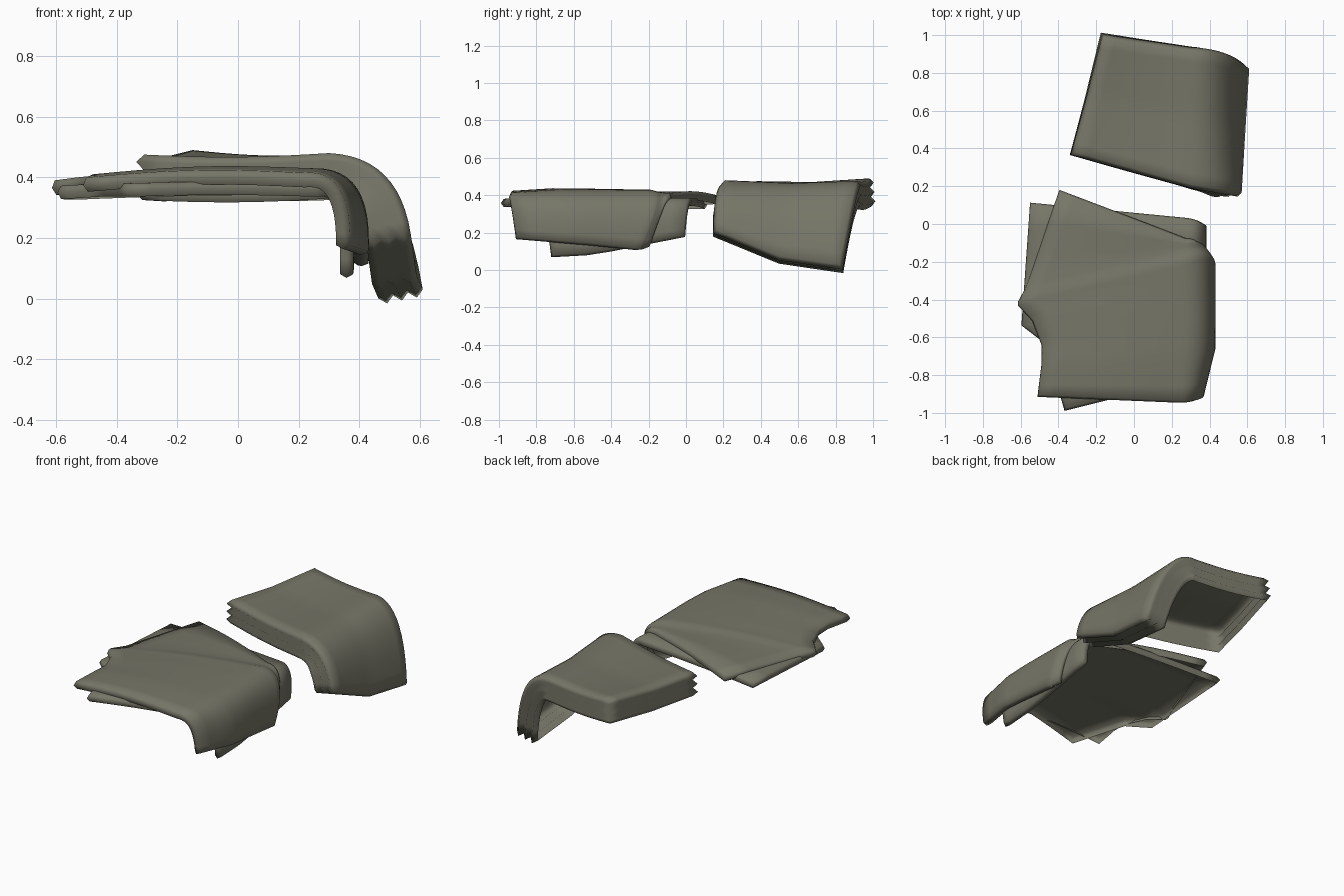
import bpy, bmesh, math
from mathutils import Vector

if "Cube" in bpy.data.objects:
    bpy.data.objects.remove(bpy.data.objects["Cube"])

olive = bpy.data.materials.new("olive_grey_cloth")
olive.use_nodes = True
colour = (0.18, 0.18, 0.137, 1)
olive.diffuse_color = colour
bsdf = olive.node_tree.nodes["Principled BSDF"]
bsdf.inputs["Base Color"].default_value = colour
bsdf.inputs["Roughness"].default_value = 0.9


def section(left, shoulder, elbow, hem, crown):
    """One line across the cloth: flat run, then a curved fall to the hem."""
    points = []
    for i in range(9):
        u = i / 9
        p = left.lerp(shoulder, u)
        p.z += crown * math.sin(math.pi * u)
        points.append(p)
    for i in range(13):
        u = i / 12
        points.append(shoulder.lerp(elbow, u).lerp(elbow.lerp(hem, u), u))
    return points


def cloth(name, sections, thickness, layers, tip, crown, steps):
    """Open-backed sheet lofted through the sections, with a folded rim."""
    key = [[Vector(p) for p in s] for s in sections]
    rows = []
    for a, b in zip(key, key[1:]):
        for k in range(steps):
            mix = [p.lerp(q, k / steps) for p, q in zip(a, b)]
            rows.append(section(*mix, crown))
    rows.append(section(*key[-1], crown))
    nj, ni = len(rows), len(rows[0])

    def at(j, i):
        return rows[min(max(j, 0), nj - 1)][min(max(i, 0), ni - 1)]

    def normal(j, i):
        along = at(j, i + 1) - at(j, i - 1)
        across = at(j + 1, i) - at(j - 1, i)
        return along.cross(across).normalized()

    def outward(j, i):
        d = Vector()
        if i in (0, ni - 1):
            d += (at(j, i) - at(j, 1 if i == 0 else i - 1)).normalized()
        if j in (0, nj - 1):
            d += (at(j, i) - at(1 if j == 0 else j - 1, i)).normalized()
        return d

    bm = bmesh.new()
    top = [[bm.verts.new(at(j, i)) for i in range(ni)] for j in range(nj)]
    for j in range(nj - 1):
        for i in range(ni - 1):
            bm.faces.new((top[j][i], top[j][i + 1],
                          top[j + 1][i + 1], top[j + 1][i]))

    # Edge rings alternate between fold tips and the notches between layers
    rim = [(0, i) for i in range(ni - 1)] + [(j, ni - 1) for j in range(nj - 1)]
    rim += [(nj - 1, i) for i in range(ni - 1, 0, -1)]
    rim += [(j, 0) for j in range(nj - 1, 0, -1)]
    rings = [[top[j][i] for j, i in rim]]
    for k in range(1, 2 * layers + 1):
        depth = thickness * k / (2 * layers)
        out = tip if k % 2 else 0
        rings.append([bm.verts.new(at(j, i) - normal(j, i) * depth
                                   + outward(j, i) * out) for j, i in rim])
    for a, b in zip(rings, rings[1:]):
        for k in range(len(rim)):
            m = (k + 1) % len(rim)
            bm.faces.new((a[m], a[k], b[k], b[m]))

    mesh = bpy.data.meshes.new(name)
    bm.to_mesh(mesh)
    bm.free()
    obj = bpy.data.objects.new(name, mesh)
    bpy.context.collection.objects.link(obj)
    mesh.materials.append(olive)
    bpy.ops.object.select_all(action='DESELECT')
    obj.select_set(True)
    bpy.context.view_layer.objects.active = obj
    bpy.ops.object.shade_smooth_by_angle(angle=math.radians(100))


# Each section lists left edge, shoulder, elbow and hem, from front to back
cloth("folded_blanket", [
    [(-.31, .38, .475), (.3, .21, .48), (.53, .175, .47), (.57, .165, .215)],
    [(-.23, .67, .47), (.3, .57, .465), (.53, .53, .47), (.59, .5, .075)],
    [(-.15, .98, .49), (.3, .915, .475), (.53, .905, .5), (.61, .82, .03)],
], thickness=.15, layers=3, tip=.02, crown=-.01, steps=6)

cloth("upper_cloth", [
    [(-.5, -.905, .4), (.22, -.935, .415), (.375, -.94, .43), (.37, -.905, .175)],
    [(-.48, -.74, .41), (.24, -.7, .43), (.44, -.68, .435), (.43, -.66, .155)],
    [(-.48, -.64, .405), (.25, -.54, .43), (.45, -.52, .435), (.43, -.54, .145)],
    [(-.53, -.51, .4), (.25, -.4, .43), (.45, -.36, .435), (.43, -.44, .135)],
    [(-.605, -.43, .39), (.25, -.28, .43), (.45, -.22, .435), (.43, -.34, .125)],
    [(-.605, -.405, .39), (.25, -.2, .43), (.45, -.1, .435), (.43, -.25, .115)],
    [(-.56, -.32, .385), (.25, -.14, .415), (.43, -.09, .42), (.415, -.22, .115)],
    [(-.39, .165, .4), (.27, -.085, .41), (.41, -.09, .42), (.4, -.195, .125)],
], thickness=.048, layers=1, tip=.012, crown=.016, steps=3)

cloth("lower_cloth", [
    [(-.36, -.975, .38), (.26, -.82, .38), (.395, -.75, .4), (.38, -.71, .08)],
    [(-.46, -.63, .38), (.26, -.55, .38), (.4, -.55, .4), (.382, -.53, .09)],
    [(-.585, -.535, .372), (.26, -.42, .382), (.4, -.4, .4), (.382, -.4, .11)],
    [(-.54, .1, .37), (.28, .02, .385), (.4, .0, .4), (.38, -.015, .185)],
], thickness=.044, layers=1, tip=.012, crown=.006, steps=5)
